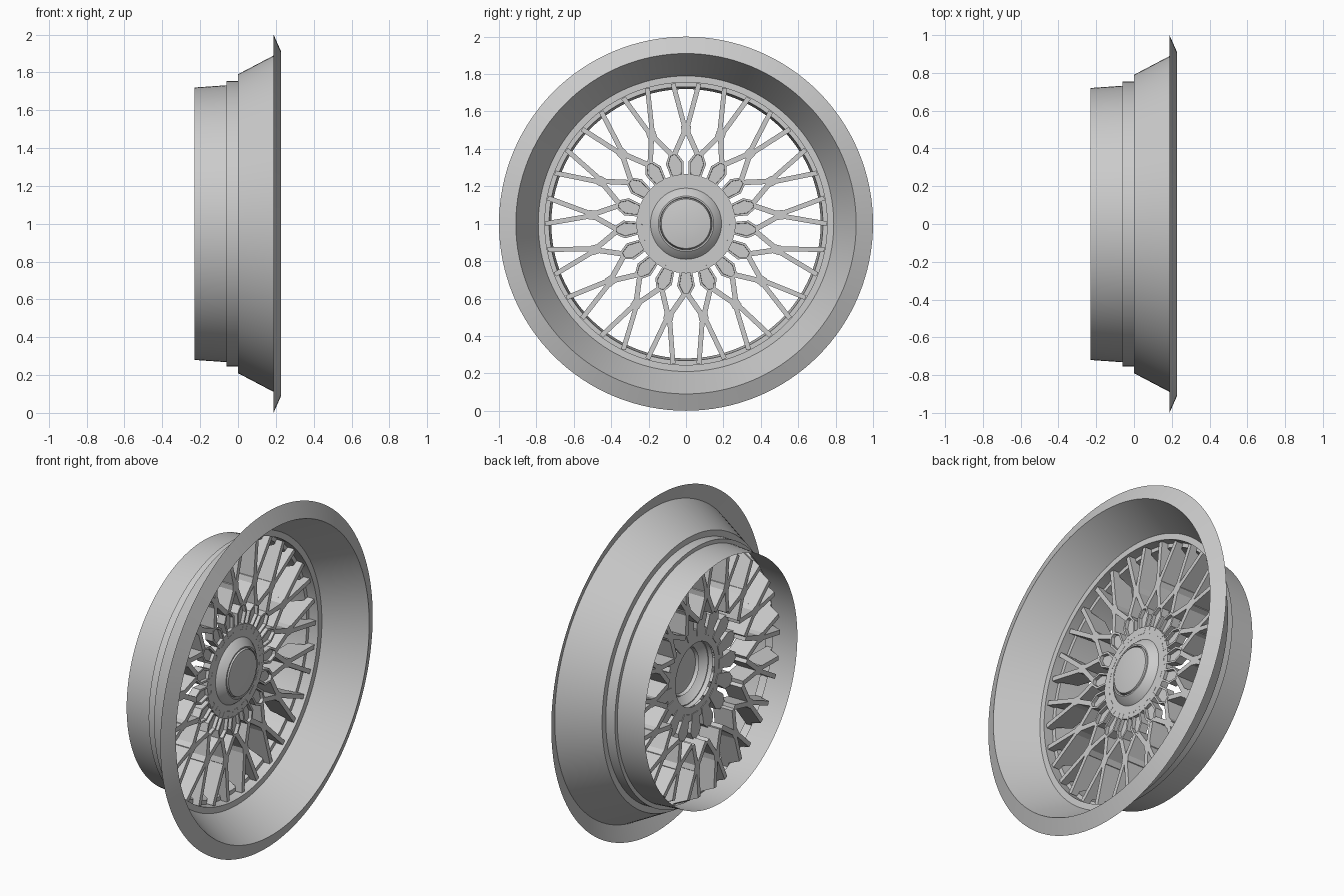
import bpy, bmesh, math
from mathutils import Vector

if "Cube" in bpy.data.objects:
    bpy.data.objects.remove(bpy.data.objects["Cube"])

N = 17                      # lattice repeats
STEP = 2 * math.pi / N
HALF = STEP / 2
FRONT = -0.015              # front plane of the spokes


def polar(r, a):
    """Point in the wheel plane, angle measured from the top."""
    return Vector((0, r * math.sin(a), r * math.cos(a)))


def finish(bm, name, smooth=False, recalc=True):
    if recalc:
        bmesh.ops.recalc_face_normals(bm, faces=bm.faces)
    me = bpy.data.meshes.new(name)
    bm.to_mesh(me)
    bm.free()
    ob = bpy.data.objects.new(name, me)
    ob.location.z = 1
    bpy.context.collection.objects.link(ob)
    if smooth:
        bpy.ops.object.select_all(action='DESELECT')
        bpy.context.view_layer.objects.active = ob
        ob.select_set(True)
        bpy.ops.object.shade_smooth_by_angle(angle=math.radians(25))
    return ob


def lathe(name, profile, seg=128):
    """Spin (x, radius) points around the wheel axis."""
    bm = bmesh.new()
    rings = []
    for x, r in profile:
        if r == 0:
            rings.append([bm.verts.new((x, 0, 0))] * seg)
        else:
            rings.append([bm.verts.new(polar(r, 2 * math.pi * i / seg) + Vector((x, 0, 0)))
                          for i in range(seg)])
    for a, b in zip(rings, rings[1:]):
        for i in range(seg):
            j = (i + 1) % seg
            vs = list(dict.fromkeys((a[i], a[j], b[j], b[i])))
            bm.faces.new(vs)
    return finish(bm, name, True)


def prism(bm, pts, offset):
    """Extrude a polygon by an offset vector; returns the first cap."""
    a = [bm.verts.new(p) for p in pts]
    b = [bm.verts.new(p + offset) for p in pts]
    cap = bm.faces.new(a)
    bm.faces.new(b[::-1])
    for i in range(len(a)):
        j = (i + 1) % len(a)
        bm.faces.new((a[i], b[i], b[j], a[j]))
    return cap


def spoke(bm, p, q, width, side):
    """Bar from p to q; side is its (fraction along, x) outline."""
    d = q - p
    across = Vector((1, 0, 0)).cross(d).normalized() * width
    pts = [p + d * s + Vector((x, 0, 0)) - across / 2 for s, x in side]
    prism(bm, pts, across)


# Rim: barrel, seat step, deep lip and outer flange
lathe("rim", [(-0.23, 0.72), (-0.06, 0.732), (-0.06, 0.755), (0, 0.755),
              (0, 0.79), (0.228, 0.91), (0.188, 1.0)])

# Hub boss and centre cap
lathe("hub_boss", [(-0.04, 0.195), (FRONT, 0.19), (0.0, 0.178), (0.025, 0.148),
                   (0.025, 0.14), (0.01, 0.138)])
lathe("centre_cap", [(0.01, 0.138), (0.03, 0.132), (0.036, 0.09), (0.039, 0.045), (0.04, 0)])

# Hub plate behind the petals
lathe("hub_plate", [(FRONT, 0.185), (FRONT, 0.265), (-0.06, 0.265), (-0.06, 0.185)], N * 6)

# Spoke lattice
bm = bmesh.new()
outer_side = [(0, FRONT), (1, FRONT), (1, -0.055), (0.88, -0.06), (0.72, -0.14), (0, -0.14)]
inner_side = [(0, FRONT), (1, FRONT), (1, -0.14), (0, -0.14)]
for k in range(N):
    a = k * STEP
    for s in (-1, 1):
        # arm to the rim, then arm to the neighbouring petal
        spoke(bm, polar(0.515, a + s * 0.013), polar(0.752, a + s * HALF / 2), 0.026, outer_side)
        spoke(bm, polar(0.495, a + s * 0.013), polar(0.375, a + s * HALF * 0.9), 0.028, inner_side)
    # junction block
    pts = [polar(r, a + t) + Vector((FRONT, 0, 0)) for r, t in
           ((0.475, 0), (0.488, -0.05), (0.522, -0.05), (0.54, 0), (0.522, 0.05), (0.488, 0.05))]
    prism(bm, pts, Vector((-0.125, 0, 0)))
finish(bm, "spoke_lattice")

# Petals with sunken panels
bm = bmesh.new()
caps = []
for k in range(N):
    a = (k + 0.5) * STEP
    pts = [polar(r, a + t) + Vector((FRONT + 0.001, 0, 0)) for r, t in
           ((0.225, -0.12), (0.335, -0.142), (0.385, -0.05), (0.385, 0.05), (0.335, 0.142), (0.225, 0.12))]
    prism(bm, pts, Vector((-0.05, 0, 0)))
bmesh.ops.recalc_face_normals(bm, faces=bm.faces)
caps = [f for f in bm.faces if f.normal.x > 0.9]
bmesh.ops.inset_individual(bm, faces=caps, thickness=0.013, depth=0)
bmesh.ops.inset_individual(bm, faces=caps, thickness=0.001, depth=-0.02)
finish(bm, "petals", recalc=False)
